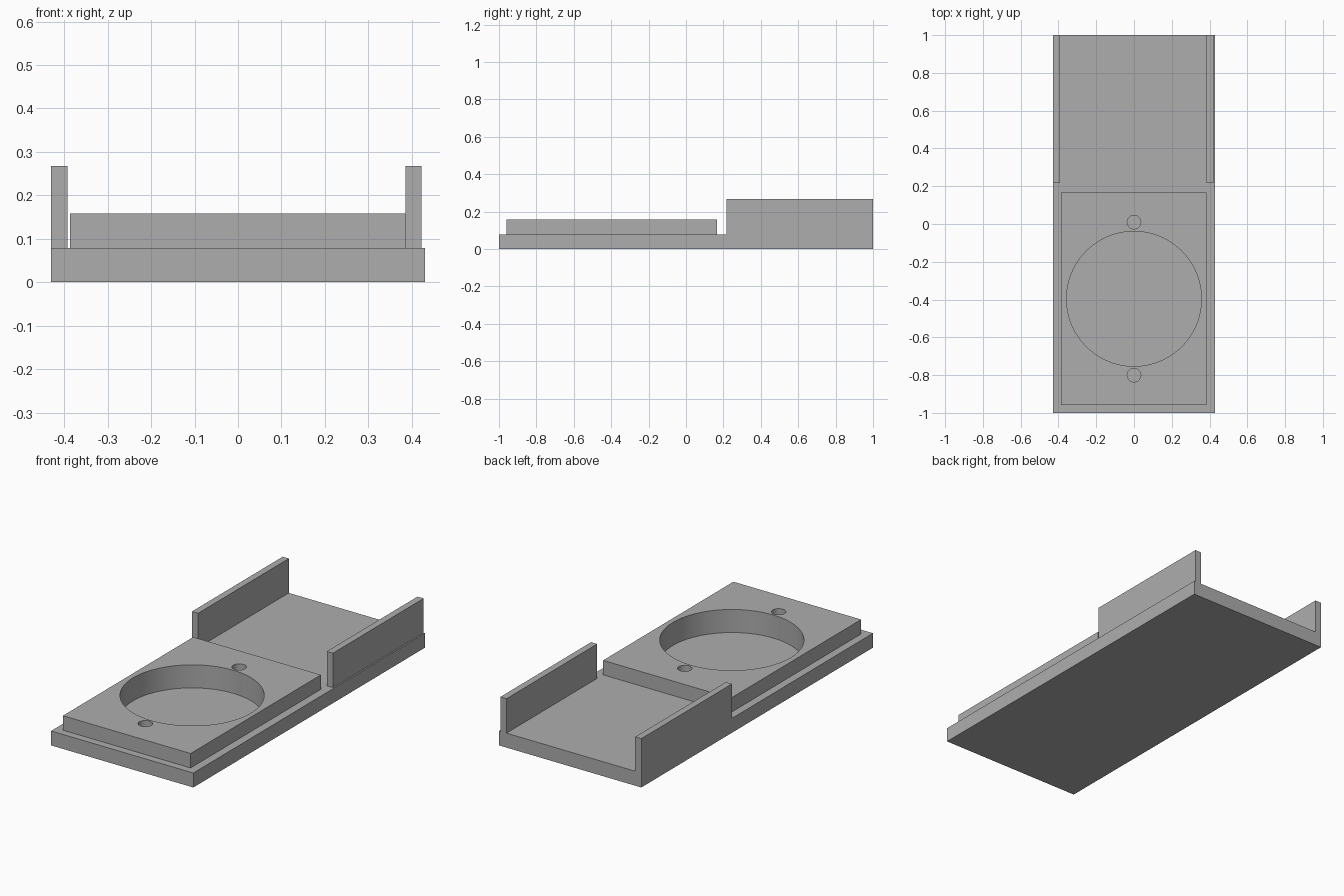
import bpy

default_cube = bpy.data.objects.get("Cube")
if default_cube:
    bpy.data.objects.remove(default_cube, do_unlink=True)

# Single grey material
GREY = (0.42, 0.42, 0.42, 1)
grey = bpy.data.materials.new("plain grey")
grey.use_nodes = True
grey.diffuse_color = GREY
grey.node_tree.nodes["Principled BSDF"].inputs["Base Color"].default_value = GREY


def box(name, x, y, z):
    """Box from (min, max) ranges on each axis."""
    spans = (x, y, z)
    bpy.ops.mesh.primitive_cube_add(size=1, location=[(a + b) / 2 for a, b in spans])
    obj = bpy.context.object
    obj.name = name
    obj.scale = [b - a for a, b in spans]
    bpy.ops.object.transform_apply(location=True, rotation=False, scale=True)
    obj.data.materials.append(grey)
    return obj


def hole_cutter(name, y, radius, sides):
    """Hidden upright cylinder from the pocket floor to above the plate."""
    depth = 0.3
    bpy.ops.mesh.primitive_cylinder_add(
        vertices=sides, radius=radius, depth=depth,
        location=(0, y, POCKET_FLOOR + depth / 2))
    obj = bpy.context.object
    obj.name = name
    obj.data.materials.append(grey)
    obj.hide_render = True
    return obj


POCKET_FLOOR = 0.032
BASE_TOP = 0.079
PLATE_TOP = 0.158
WALL_TOP = 0.267
WALL_Y = (0.217, 1)

# Base slab and raised plate
base = box("base_slab", (-0.43, 0.43), (-1, 1), (0, BASE_TOP))
plate = box("raised_plate", (-0.387, 0.385), (-0.959, 0.166), (BASE_TOP, PLATE_TOP))

# Side walls: the right one is flush with the base, the left one slightly inset
box("right_wall", (-0.43, -0.393), WALL_Y, (BASE_TOP, WALL_TOP))
box("left_wall", (0.385, 0.422), WALL_Y, (BASE_TOP, WALL_TOP))

# Large round pocket and two pin holes, sunk through the plate into the base
cutters = [
    hole_cutter("pocket_cutter", -0.396, 0.357, 96),
    hole_cutter("rear_pin_cutter", 0.01, 0.036, 32),
    hole_cutter("front_pin_cutter", -0.8, 0.036, 32),
]
for part in (base, plate):
    bpy.ops.object.select_all(action="DESELECT")
    part.select_set(True)
    bpy.context.view_layer.objects.active = part
    for cutter in cutters:
        cut = part.modifiers.new(cutter.name, "BOOLEAN")
        cut.operation = "DIFFERENCE"
        cut.solver = "EXACT"
        cut.object = cutter
        bpy.ops.object.modifier_apply(modifier=cut.name)
    bpy.ops.object.shade_smooth_by_angle()

for cutter in cutters:
    bpy.data.objects.remove(cutter, do_unlink=True)
